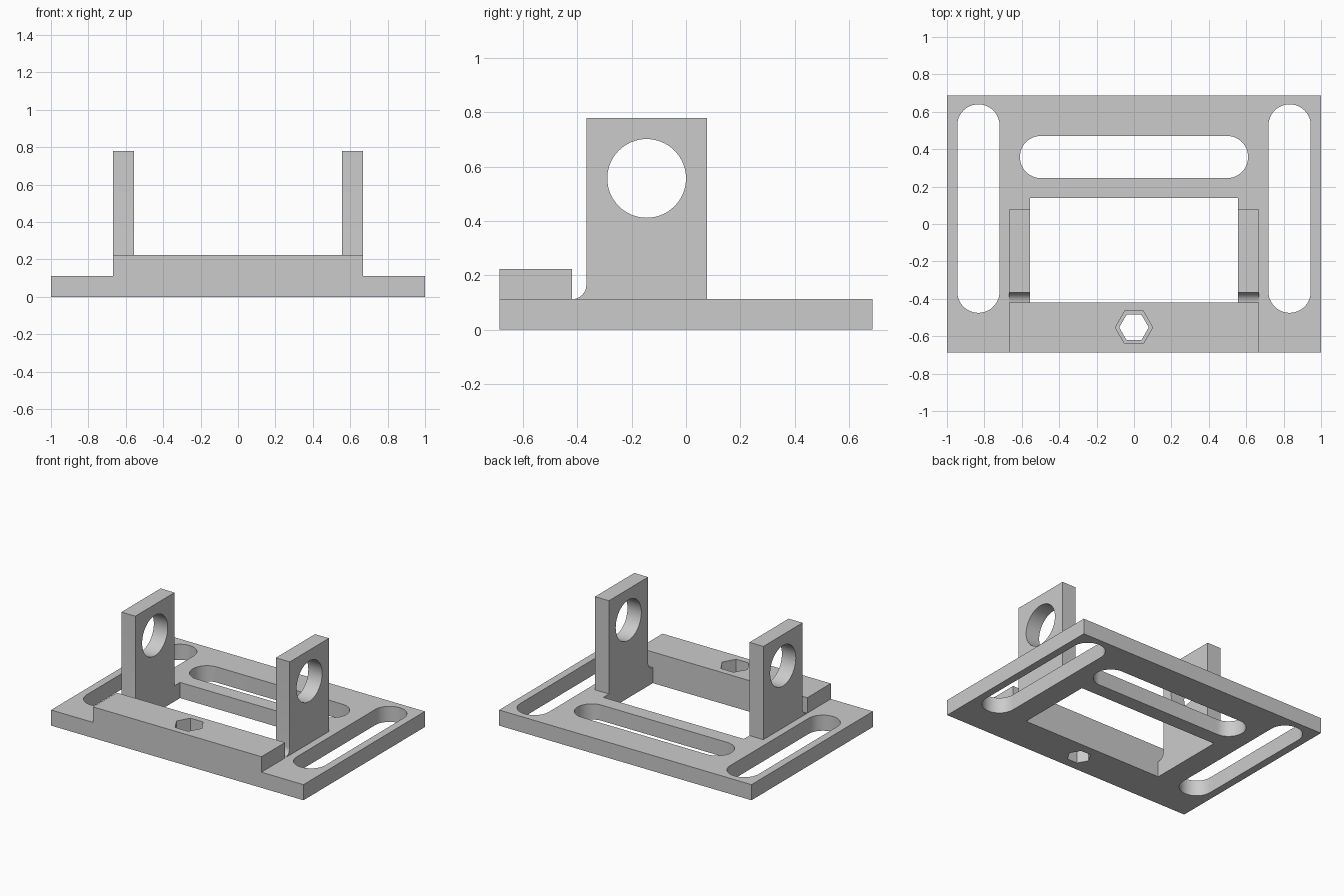
import bpy, bmesh
from math import sin, cos, pi, radians
from mathutils import Vector

if "Cube" in bpy.data.objects:
    bpy.data.objects.remove(bpy.data.objects["Cube"])


def prism(name, outline, axis, lo, hi):
    """Extrude a 2D outline along 'z' (outline is x, y) or 'x' (outline is y, z)."""
    place = (lambda u, v, w: (u, v, w)) if axis == 'z' else (lambda u, v, w: (w, u, v))
    bm = bmesh.new()
    face = bm.faces.new([bm.verts.new(place(u, v, lo)) for u, v in outline])
    ext = bmesh.ops.extrude_face_region(bm, geom=[face])
    moved = [g for g in ext['geom'] if isinstance(g, bmesh.types.BMVert)]
    bmesh.ops.translate(bm, verts=moved, vec=Vector(place(0, 0, hi - lo)))
    bmesh.ops.recalc_face_normals(bm, faces=bm.faces)
    mesh = bpy.data.meshes.new(name)
    bm.to_mesh(mesh)
    bm.free()
    obj = bpy.data.objects.new(name, mesh)
    bpy.context.collection.objects.link(obj)
    return obj


def rect(u0, u1, v0, v1):
    return [(u0, v0), (u1, v0), (u1, v1), (u0, v1)]


def arc(cu, cv, r, a0, a1, n):
    return [(cu + r * cos(radians(a0 + (a1 - a0) * i / n)),
             cv + r * sin(radians(a0 + (a1 - a0) * i / n))) for i in range(n + 1)]


def ring(cu, cv, r, n):
    return arc(cu, cv, r, 0, 360, n)[:-1]


def combine(target, tool, operation):
    mod = target.modifiers.new(tool.name, 'BOOLEAN')
    mod.operation, mod.solver, mod.object = operation, 'EXACT', tool
    bpy.context.view_layer.objects.active = target
    bpy.ops.object.modifier_apply(modifier=mod.name)
    bpy.data.objects.remove(tool, do_unlink=True)


PLATE, BAR, TOP = 0.112, 0.223, 0.78
Y = 0.687
IN, OUT = 0.557, 0.667
R = 0.113

# Base plate and raised front bar
bracket = prism("mounting_bracket", rect(-1, 1, -Y, Y), 'z', 0, PLATE)
combine(bracket, prism("front_bar", rect(-OUT, OUT, -Y, -0.42), 'z', 0, BAR), 'UNION')

# Uprights with a fillet at the foot (inner side trimmed by the window)
upright = ([(-0.40, 0.05)] + arc(-0.42, PLATE + 0.053, 0.053, -90, 0, 8)
           + [(-0.367, TOP), (0.077, TOP), (0.077, 0.05)])
for s in (-1, 1):
    lo, hi = sorted((s * 0.5, s * OUT))
    combine(bracket, prism("upright", upright, 'x', lo, hi), 'UNION')

# Central window and bearing holes
combine(bracket, prism("window", rect(-IN, IN, -0.42, 0.14), 'z', -0.1, 1), 'DIFFERENCE')
combine(bracket, prism("bearing_hole", ring(-0.145, 0.557, 0.145, 64), 'x', -0.9, 0.9), 'DIFFERENCE')

# Rounded slots
cross_slot = arc(0.61 - R, 0.358, R, -90, 90, 24) + arc(-0.61 + R, 0.358, R, 90, 270, 24)
combine(bracket, prism("cross_slot", cross_slot, 'z', -0.1, 0.3), 'DIFFERENCE')
for s in (-1, 1):
    x = s * 0.832
    side_slot = arc(x, 0.64 - R, R, 0, 180, 24) + arc(x, -0.475 + R, R, 180, 360, 24)
    combine(bracket, prism("side_slot", side_slot, 'z', -0.1, 0.3), 'DIFFERENCE')

# Stepped hexagonal hole in the front bar
for radius, bottom in ((0.1, 0.11), (0.079, -0.1)):
    combine(bracket, prism("hex_hole", ring(0, -0.553, radius, 6), 'z', bottom, 0.4), 'DIFFERENCE')

bracket.select_set(True)
bpy.context.view_layer.objects.active = bracket
bpy.ops.object.shade_smooth_by_angle(angle=radians(30))
